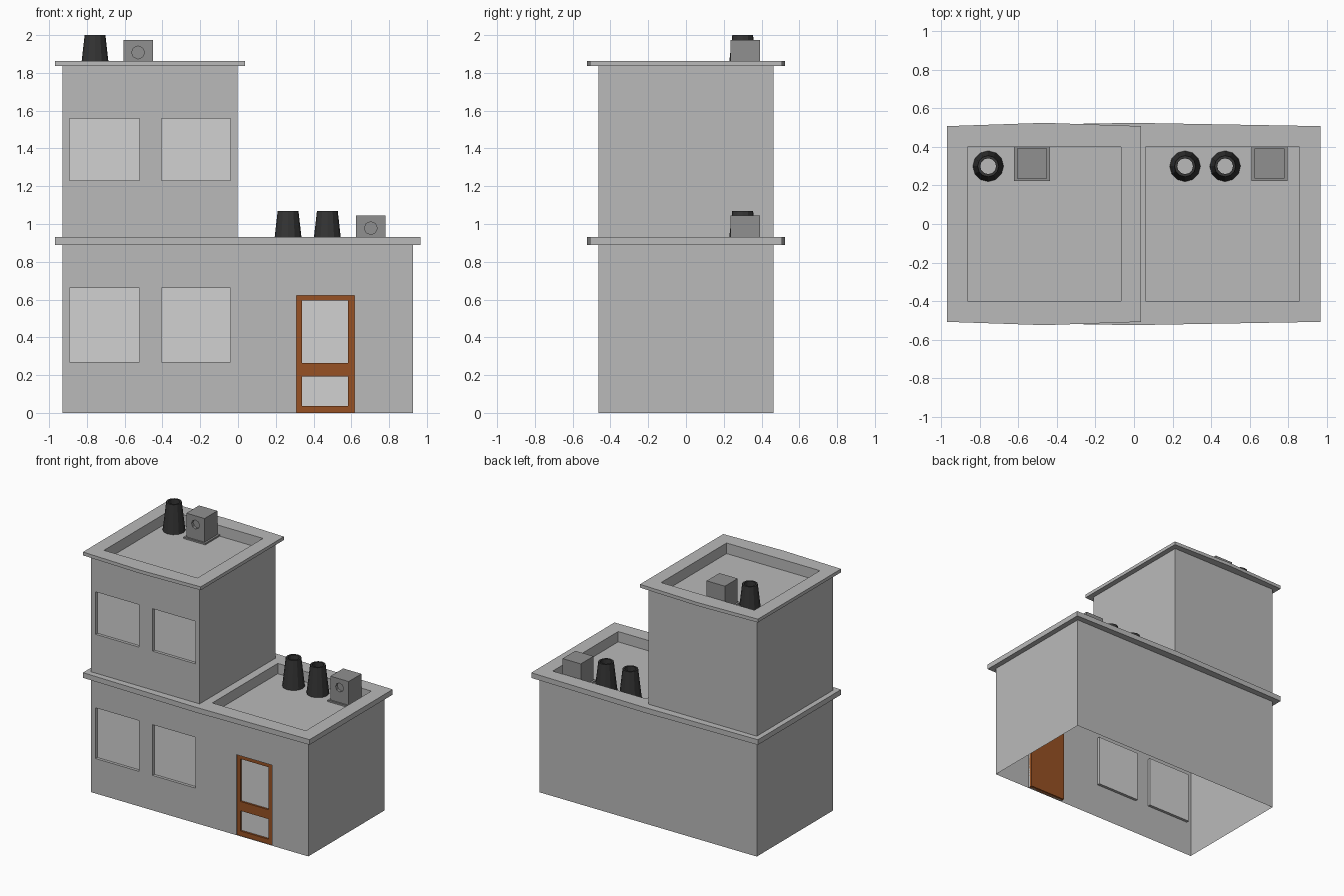
import bpy
import bmesh
from math import sin, cos, pi

cube = bpy.data.objects.get("Cube")
if cube:
    bpy.data.objects.remove(cube, do_unlink=True)


def material(name, r, g, b):
    m = bpy.data.materials.new(name)
    m.use_nodes = True
    m.diffuse_color = (r, g, b, 1)
    m.node_tree.nodes["Principled BSDF"].inputs["Base Color"].default_value = (r, g, b, 1)
    return m


PLASTER = material("plaster_grey", 0.49, 0.49, 0.49)
GLASS = material("pale_glass", 0.64, 0.64, 0.64)
WOOD = material("door_brown", 0.31, 0.083, 0.017)
METAL = material("unit_grey", 0.28, 0.28, 0.28)
DARK = material("vent_black", 0.035, 0.035, 0.035)


def loft(bm, loops, end=None, start=None, mat=0):
    """Bridge matching loops; end and start give the cap material or None."""
    rings = [[bm.verts.new(p) for p in loop] for loop in loops]
    for a, b in zip(rings, rings[1:]):
        for i in range(len(a)):
            j = (i + 1) % len(a)
            bm.faces.new((a[i], a[j], b[j], b[i])).material_index = mat
    if end is not None:
        bm.faces.new(rings[-1]).material_index = end
    if start is not None:
        bm.faces.new(rings[0][::-1]).material_index = start


def recess(bm, rect, y, depth, cap, mat=0):
    """Cut a rectangle into the front plane at y and sink it."""
    x0, x1, z0, z1 = rect
    bm.normal_update()

    def front():
        return [f for f in bm.faces
                if f.normal.y < -0.99 and all(abs(v.co.y - y) < 0.001 for v in f.verts)]

    for co, no in (((x0, 0, 0), (1, 0, 0)), ((x1, 0, 0), (1, 0, 0)),
                   ((0, 0, z0), (0, 0, 1)), ((0, 0, z1), (0, 0, 1))):
        faces = front()
        geom = faces + list({e for f in faces for e in f.edges}) + \
            list({v for f in faces for v in f.verts})
        bmesh.ops.bisect_plane(bm, geom=geom, dist=0.0001, plane_co=co, plane_no=no)
    hole = []
    for f in front():
        c = f.calc_center_bounds()
        if x0 < c.x < x1 and z0 < c.z < z1:
            hole.append(f)
    bmesh.ops.delete(bm, geom=hole, context='FACES')
    loft(bm, [[(x0, d, z0), (x1, d, z0), (x1, d, z1), (x0, d, z1)]
              for d in (y, y + depth)], end=cap, mat=mat)
    bm.normal_update()


def finish(name, bm, *mats):
    me = bpy.data.meshes.new(name)
    bm.normal_update()
    bm.to_mesh(me)
    bm.free()
    for m in mats:
        me.materials.append(m)
    ob = bpy.data.objects.new(name, me)
    bpy.context.scene.collection.objects.link(ob)
    return ob


def outline(x0, x1, y, z, bow=0.0):
    """Rectangle with middle points that may bow outwards."""
    m = (x0 + x1) / 2
    return [(x0, -y, z), (m, -y - bow, z), (x1, -y, z),
            (x1, y, z), (m, y + bow, z), (x0, y, z)]


WALL_Y = 0.464


def storey(name, wall, roof, pan, base, eave, top, floor, windows, door=None):
    """Open-bottomed walls, overhanging bowed roof edge and sunken roof."""
    bm = bmesh.new()
    loft(bm, [outline(*wall, WALL_Y, base), outline(*wall, WALL_Y, eave),
              outline(*roof, 0.508, eave, 0.017), outline(*roof, 0.508, top, 0.017),
              outline(*pan, 0.4, top), outline(*pan, 0.4, floor)], end=0)
    for rect in windows:
        recess(bm, rect, -WALL_Y, 0.022, 1)
    if door:
        recess(bm, door, -WALL_Y, 0.02, None)
    return finish(name, bm, PLASTER, GLASS)


def window_pair(z0, z1):
    return [(-0.892, -0.522, z0, z1), (-0.404, -0.04, z0, z1)]


DOOR = (0.311, 0.617, 0.0, 0.622)
LOW, HIGH = 0.85, 1.78
storey("ground_storey", (-0.93, 0.926), (-0.97, 0.967), (0.06, 0.86),
       0, 0.89, 0.93, LOW, window_pair(0.27, 0.662), DOOR)
storey("upper_storey", (-0.93, -0.003), (-0.97, 0.037), (-0.865, -0.067),
       0.93, 1.836, 1.862, HIGH, window_pair(1.23, 1.558))

# Door with two sunken panes
bm = bmesh.new()
x0, x1, z0, z1 = DOOR
door_y = -WALL_Y + 0.008
loft(bm, [[(x0, d, z0), (x1, d, z0), (x1, d, z1), (x0, d, z1)]
          for d in (door_y + 0.03, door_y)], end=0, start=0)
for rect in ((0.34, 0.582, 0.265, 0.594), (0.34, 0.582, 0.037, 0.193)):
    recess(bm, rect, door_y, 0.015, 1)
finish("door", bm, WOOD, GLASS)


# Tapered open roof vents
def vent(name, x, floor):
    bm = bmesh.new()
    n = 12
    loft(bm, [[(x + r * cos(2 * pi * i / n), 0.3 + r * sin(2 * pi * i / n), floor + h)
               for i in range(n)]
              for r, h in ((0.08, 0), (0.055, 0.22), (0.041, 0.22), (0.041, 0.001))])
    finish(name, bm, DARK)


vent("upper_vent", -0.757, HIGH)
vent("lower_vent_inner", 0.265, LOW)
vent("lower_vent_outer", 0.473, LOW)


# Rooftop cooling units: a base plate and a box with a round sunken port
def cooling_unit(name, x, floor):
    y, w = 0.314, 0.078
    bm = bmesh.new()
    loft(bm, [[(x + sx * 0.093, y + sy * 0.091, z)
               for sx, sy in ((-1, -1), (1, -1), (1, 1), (-1, 1))]
              for z in (floor, floor + 0.012)], end=0, start=0)
    ring = [(-1, -1), (0, -1), (1, -1), (1, 0), (1, 1), (0, 1), (-1, 1), (-1, 0)]
    zc = floor + 0.128
    r = 0.034

    def square(d):
        return [(x + a * w, d, floor + 0.0975 * (1 + b)) for a, b in ring]

    def port(d):
        return [(x + a * r / (a * a + b * b) ** 0.5, d,
                 zc + b * r / (a * a + b * b) ** 0.5) for a, b in ring]

    loft(bm, [square(y + w), square(y - w), port(y - w), port(y - w + 0.02)],
         end=0, start=0)
    finish(name, bm, METAL)


cooling_unit("upper_cooling_unit", -0.529, HIGH)
cooling_unit("lower_cooling_unit", 0.703, LOW)
